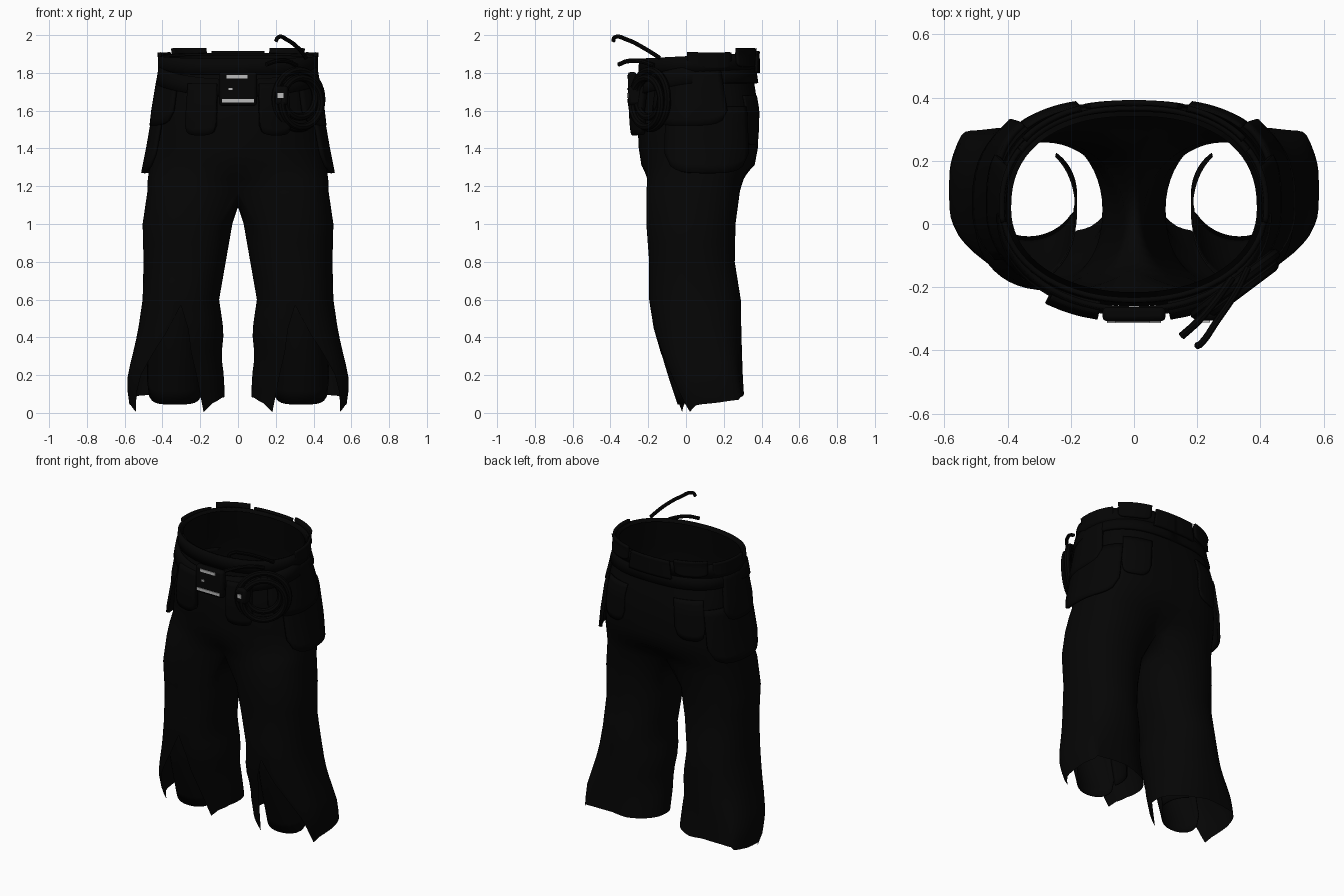
import bpy, bmesh, math
from mathutils import Vector

if "Cube" in bpy.data.objects:
    bpy.data.objects.remove(bpy.data.objects["Cube"])


def material(name, v):
    m = bpy.data.materials.new(name)
    m.diffuse_color = (v, v, v, 1)
    m.use_nodes = True
    m.node_tree.nodes["Principled BSDF"].inputs["Base Color"].default_value = m.diffuse_color
    return m


CLOTH = material("black cloth", 0.0015)
LEATHER = material("black leather", 0.0013)
METAL = material("pale metal", 0.5)

# z, half width, front y, back y, squareness of the back
HIP = [(1.24, .475, -.225, .35, .72), (1.4, .455, -.25, .38, .69), (1.6, .435, -.26, .385, .68),
       (1.75, .412, -.235, .36, .76), (1.9, .385, -.21, .34, .86)]
# z, inner x, outer x, front y, back y, squareness of the outer side
LEG = [(0, .07, .56, -.04, .31, .64), (.08, .07, .585, -.065, .308, .64),
       (.2, .075, .585, -.105, .3, .66), (.3, .088, .56, -.135, .297, .7),
       (.43, .075, .53, -.17, .293, .8), (.6, .10, .505, -.195, .29, .88),
       (.8, .065, .5, -.195, .258, .9), (1.0, .03, .505, -.21, .262, .88),
       (1.17, 0, .48, -.21, .285, .85)]
# angle around the leg, height of the torn hem
HEM = [(-135, .05), (-120, .005), (-112.5, .2), (-90, .57), (-60, .27), (-52.5, .2), (-45, .12),
       (-37.5, .05), (-30, .005), (-15, .04), (15, .06), (37.5, .07), (45, .09), (90, .1), (112, .085),
       (180, .085), (202, .08), (225, .05)]


def interp(table, z):
    if z <= table[0][0]:
        return table[0][1:]
    for a, b in zip(table, table[1:]):
        if z <= b[0]:
            t = (z - a[0]) / (b[0] - a[0])
            return [p + (q - p) * t for p, q in zip(a[1:], b[1:])]
    return table[-1][1:]


def spow(v, e):
    return math.copysign(abs(v) ** e, v)


def hip(deg, z, off=0):
    """Hip surface: -90 front centre, 0 side, 90 back centre."""
    hw, yf, yb, eb = interp(HIP, z)
    c, s = math.cos(math.radians(deg)), math.sin(math.radians(deg))
    e = eb if s > 0 else .95
    x, y = hw * spow(c, e), .05 + (yb - .05 if s > 0 else .05 - yf) * spow(s, e)
    if abs(c) < 1e-6:
        x = c = 0
    return Vector((x + off * c, y + off * s, z))


def leg(deg, z, off=0):
    x0, x1, y0, y1, eo = interp(LEG, z)
    c, s = math.cos(math.radians(deg)), math.sin(math.radians(deg))
    e = eo if c > 0 else (1 if s > 0 else .88)
    flare = .03 * max(0, 1 - z / .35) * math.exp(-((deg - 42) / 16) ** 2)
    return Vector(((x0 + x1) / 2 + (x1 - x0) / 2 * spow(c, e) + off * c,
                   (y0 + y1) / 2 + (y1 - y0) / 2 * spow(s, e) + off * s + flare, z))


def cuff(deg, z, off=0):
    """Narrower lining inside the lower leg."""
    c, s = math.cos(math.radians(deg)), math.sin(math.radians(deg))
    y0 = interp(LEG, z)[2] + .012
    return Vector((.333 + .15 * c, (y0 + .25) / 2 + (.25 - y0) / 2 * spow(s, .95), z))


def rim(deg):
    return 1.88 + .015 * math.sin(math.radians(deg))


def finish(ob, mat, mirror=False, thick=0):
    ob.data.materials.clear()
    ob.data.materials.append(mat)
    if thick:
        m = ob.modifiers.new("thickness", 'SOLIDIFY')
        m.thickness, m.offset = thick, 0
    if mirror:
        m = ob.modifiers.new("mirror", 'MIRROR')
        m.merge_threshold = .002
    bpy.ops.object.select_all(action='DESELECT')
    ob.select_set(True)
    bpy.context.view_layer.objects.active = ob
    bpy.ops.object.shade_smooth_by_angle(angle=math.radians(40))
    return ob


def loft(name, rows, mat, closed=False, mirror=False, thick=0):
    """Skin rows of points; the longest rows can be closed around."""
    bm = bmesh.new()
    vs = [[bm.verts.new(p) for p in r] for r in rows]
    for a, b in zip(vs, vs[1:]):
        n = min(len(a), len(b))
        wrap = closed and len(a) == len(b) == max(map(len, rows))
        for i in range(n if wrap else n - 1):
            j = (i + 1) % n
            bm.faces.new((a[i], b[i], b[j], a[j]))
    bmesh.ops.recalc_face_normals(bm, faces=bm.faces)
    me = bpy.data.meshes.new(name)
    bm.to_mesh(me)
    bm.free()
    ob = bpy.data.objects.new(name, me)
    bpy.context.collection.objects.link(ob)
    return finish(ob, mat, mirror, thick)


def patch(name, surf, a0, a1, top, bottom, off0, off1, mat, rounding=0, mirror=True, thick=.016):
    """Piece lying on a surface, with a rounded lower edge."""
    rows = []
    for r in range(9):
        t, row = r / 8, []
        for k in range(15):
            s = k / 14
            low = bottom + rounding * (1 - math.sqrt(max(0, 1 - abs(2 * s - 1) ** 3.5)))
            row.append(surf(a0 + (a1 - a0) * s, top + (low - top) * t, off0 + (off1 - off0) * t))
        rows.append(row)
    return loft(name, rows, mat, mirror=mirror, thick=thick)


# trousers: hips as open half rings, crotch seam, then closed leg rings with a torn hem
outer = [-135 + 7.5 * i for i in range(37)]
inner = [135 + 7.5 * i for i in range(1, 12)]


def crotch_point(a, z):
    p = leg(a, z)
    p.x -= leg(135 if a > 0 else -135, z).x * (abs(a) / 135) ** 6
    return p


rows = [[hip(a / 1.5, rim(a / 1.5)) for a in outer]]
rows += [[hip(a / 1.5, z) for a in outer] for z in (1.8, 1.7, 1.6, 1.5, 1.4, 1.31)]
rows.append([hip(a / 1.5, 1.24).lerp(crotch_point(a, 1.24), .5) for a in outer])
for p in rows[-1]:
    p.z = 1.24
seam = [crotch_point(a, 1.17) for a in outer]
y_back, y_front = seam[-1].y, seam[0].y
for i in range(1, 12):
    t = i / 12
    seam.append(Vector((0, y_back + (y_front - y_back) * t, 1.17 - .08 * math.sin(math.pi * t))))
rows.append(seam)
ring = outer + inner
rows += [[leg(a, z) for a in ring] for z in (1.0, .9, .8, .7, .6)]
for k in range(1, 9):
    rows.append([leg(a, .6 + (interp(HEM, a)[0] - .6) * k / 8) for a in ring])
loft("trousers", rows, CLOTH, closed=True, mirror=True)

# rounded tongue behind each front slit, and the lining along the inner leg
patch("hem_tongue", cuff, -165, -15, .6, .045, 0, 0, CLOTH, .12, thick=.006)
patch("inner_lining", cuff, -235, -165, .5, .12, 0, 0, CLOTH, thick=.006)

# waistband, raised belt pads and back plate
arc = [-90 + 5 * i for i in range(37)]
loft("waistband", [[hip(a, rim(a) + dz, off) for a in arc] for dz, off in
                   ((.01, .026), (-.03, .022), (-.075, .014))], LEATHER, mirror=True, thick=.016)
patch("belt_pad", hip, 38, 70, 1.93, 1.83, .045, .03, LEATHER, .02)
patch("side_pad", hip, -8, 32, 1.908, 1.82, .034, .016, LEATHER, .02)
patch("back_plate", hip, 74, 90, 1.915, 1.8, .044, .03, LEATHER)


# hanging belt, lower at the front
def belt_z(a):
    return 1.79 - .07 * max(0, -math.sin(math.radians(a))) ** 1.5


loft("hanging_belt", [[hip(a, belt_z(a) + dz, .014 + .022 * max(0, -math.sin(math.radians(a))))
                       for a in arc] for dz in (.045, 0, -.045)], LEATHER, mirror=True, thick=.016)

# hip flaps and pockets
patch("hip_flap", hip, -28, 44, 1.62, 1.27, .008, .034, LEATHER, .1)
patch("hip_upper_flap", hip, -42, 20, 1.82, 1.52, .014, .018, LEATHER, .08)
patch("back_pocket", hip, 44, 74, 1.68, 1.42, .008, .008, CLOTH, .08, thick=.01)
patch("front_pouch", hip, -77, -56, 1.74, 1.47, .035, .03, LEATHER, .05, thick=.04)


def box(name, loc, size, mat, bevel=.006):
    bpy.ops.mesh.primitive_cube_add(size=1, location=loc)
    ob = bpy.context.object
    ob.name = name
    ob.scale = size
    bpy.ops.object.transform_apply(location=False, rotation=False, scale=True)
    if bevel:
        m = ob.modifiers.new("bevel", 'BEVEL')
        m.width, m.segments = bevel, 2
    return finish(ob, mat)


# buckle with bright edges
box("buckle", (0, -.285, 1.715), (.2, .046, .18), LEATHER, .015)
box("buckle_top_edge", (-.005, -.309, 1.78), (.11, .008, .018), METAL, 0)
box("buckle_bottom_edge", (0, -.309, 1.652), (.17, .008, .018), METAL, 0)
box("buckle_pin", (-.04, -.309, 1.715), (.02, .008, .012), METAL, 0)

# coiled rope on one hip
facing = Vector((.6, -.8, 0))
for i, (r, dz, d) in enumerate([(.155, 0, 0), (.13, -.015, .025), (.105, .01, .01)]):
    bpy.ops.mesh.primitive_torus_add(major_radius=r, minor_radius=.019, major_segments=36,
                                     minor_segments=8, location=Vector((.32, -.19, 1.66 + dz)) + facing * d,
                                     rotation=facing.to_track_quat('Z', 'Y').to_euler())
    bpy.context.object.name = "rope_coil_%d" % (i + 1)
    finish(bpy.context.object, LEATHER)
box("coil_clasp", (.23, -.27, 1.68), (.07, .07, .1), LEATHER, .015)
box("coil_clasp_stud", (.225, -.308, 1.68), (.03, .008, .025), METAL, 0)


def cord(name, pts, radius):
    cu = bpy.data.curves.new(name, 'CURVE')
    cu.dimensions, cu.bevel_depth, cu.bevel_resolution = '3D', radius, 2
    cu.use_fill_caps, cu.resolution_u = True, 6
    sp = cu.splines.new('BEZIER')
    sp.bezier_points.add(len(pts) - 1)
    for b, p in zip(sp.bezier_points, pts):
        b.co = p
        b.handle_left_type = b.handle_right_type = 'AUTO'
    ob = bpy.data.objects.new(name, cu)
    bpy.context.collection.objects.link(ob)
    bpy.ops.object.select_all(action='DESELECT')
    ob.select_set(True)
    bpy.context.view_layer.objects.active = ob
    bpy.ops.object.convert(target='MESH')
    finish(bpy.context.object, LEATHER)


# hooked handle and loose strand beside the coil
cord("hooked_handle", [(.2, -.385, 1.968), (.212, -.378, 1.988), (.26, -.31, 1.975),
                       (.32, -.22, 1.93), (.36, -.14, 1.88)], .011)
cord("loose_strand", [(.15, -.355, 1.845), (.2, -.31, 1.862), (.26, -.24, 1.862), (.31, -.17, 1.84)], .012)
